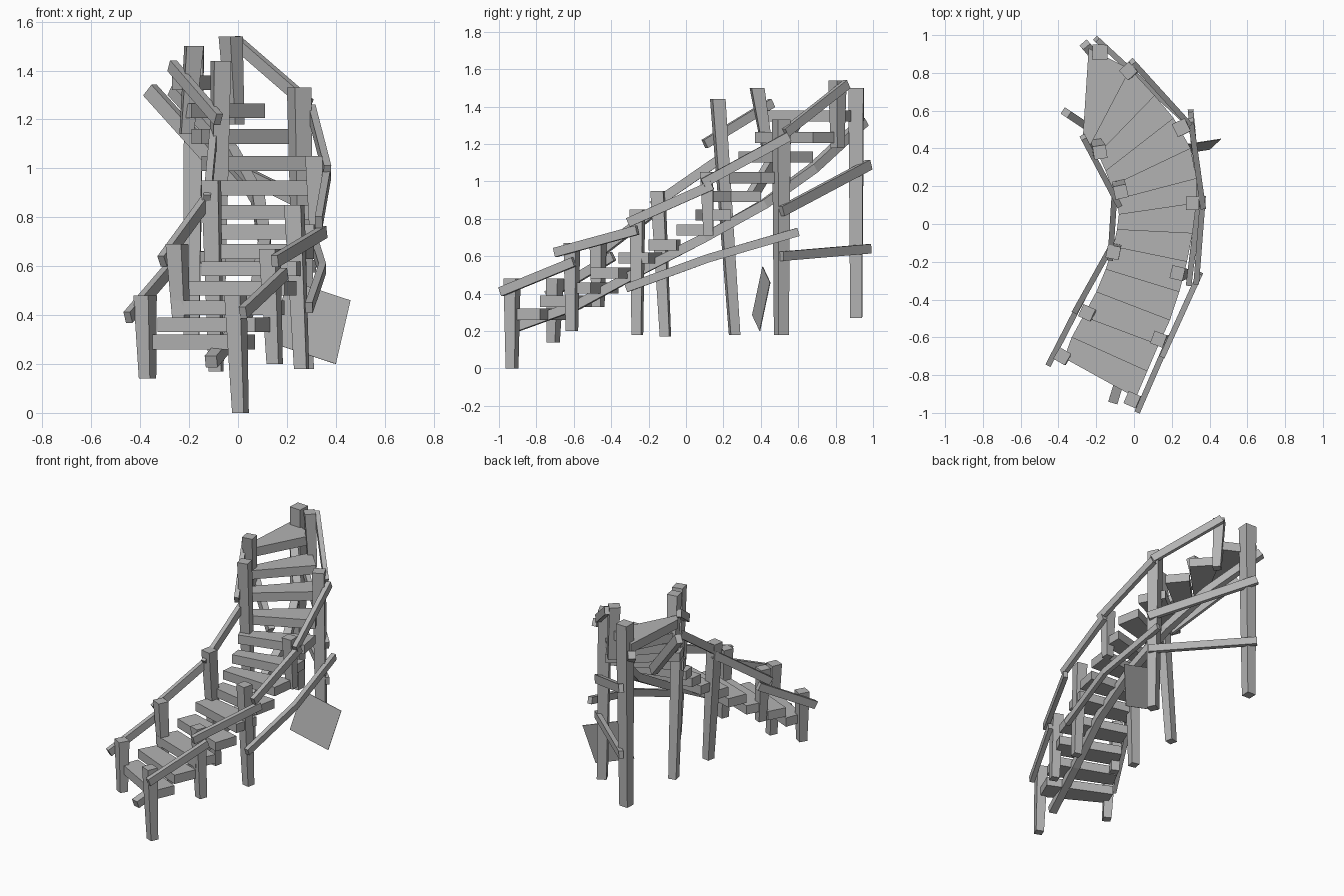
import bpy, bmesh
from mathutils import Vector

cube = bpy.data.objects.get("Cube")
if cube:
    bpy.data.objects.remove(cube, do_unlink=True)

grey = bpy.data.materials.new("weathered_grey")
grey.use_nodes = True
grey.diffuse_color = (0.45, 0.45, 0.45, 1)
grey.node_tree.nodes["Principled BSDF"].inputs["Base Color"].default_value = (0.45, 0.45, 0.45, 1)
UP = Vector((0, 0, 1))


def loft(name, rings):
    """Closed solid through a series of four-cornered rings."""
    bm = bmesh.new()
    loops = [[bm.verts.new(p) for p in ring] for ring in rings]
    for a, b in zip(loops, loops[1:]):
        for i in range(4):
            j = (i + 1) % 4
            bm.faces.new((a[i], a[j], b[j], b[i]))
    bm.faces.new(loops[0])
    bm.faces.new(loops[-1])
    bmesh.ops.recalc_face_normals(bm, faces=bm.faces)
    mesh = bpy.data.meshes.new(name)
    bm.to_mesh(mesh)
    bm.free()
    mesh.materials.append(grey)
    obj = bpy.data.objects.new(name, mesh)
    bpy.context.collection.objects.link(obj)
    return obj


def ring(centre, u, v):
    return [centre + u + v, centre - u + v, centre - u - v, centre + u - v]


def beam(name, points, width=0.03, height=0.05):
    """Rectangular timber following a path, kept upright."""
    pts = [Vector(p) for p in points]
    rings = []
    for i, p in enumerate(pts):
        d = (pts[min(i + 1, len(pts) - 1)] - pts[max(i - 1, 0)]).normalized()
        side = d.cross(UP).normalized()
        rings.append(ring(p, side * width / 2, side.cross(d) * height / 2))
    return loft(name, rings)


def posts(name, rows, sizes):
    """Posts flaring to the top, each turned to follow its side of the stair."""
    feet = [Vector(r[0]) for r in rows]
    for i, (foot, top) in enumerate(rows):
        t = feet[min(i + 1, len(feet) - 1)] - feet[max(i - 1, 0)]
        t.z = 0
        t.normalize()
        s = t.cross(UP)
        low, high = sizes.get(i, (0.052, 0.07))
        loft(f"{name}_{i + 1}", [ring(Vector(foot), t * low / 2, s * low / 2),
                                 ring(Vector(top), t * high / 2, s * high / 2)])


# Posts on the outside and inside of the bend
posts("outer_post", [
    ((0.01, -0.93, 0), (-0.01, -0.93, 0.48)),
    ((0.15, -0.61, 0.2), (0.13, -0.61, 0.67)),
    ((0.26, -0.26, 0.18), (0.23, -0.26, 0.85)),
    ((0.32, 0.12, 0.71), (0.31, 0.11, 1.05)),
    ((0.27, 0.51, 0.18), (0.25, 0.51, 1.33)),
    ((-0.01, 0.81, 1.18), (-0.03, 0.81, 1.54)),
], {4: (0.06, 0.075)})
posts("inner_post", [
    ((-0.37, -0.71, 0.14), (-0.38, -0.7, 0.48)),
    ((-0.23, -0.47, 0.33), (-0.25, -0.47, 0.69)),
    ((-0.09, -0.11, 0.17), (-0.11, -0.15, 0.95)),
    ((-0.09, 0.26, 0.18), (-0.07, 0.17, 1.44)),
    ((-0.21, 0.44, 1.14), (-0.18, 0.38, 1.5)),
    ((-0.19, 0.91, 0.27), (-0.18, 0.91, 1.5)),
], {5: (0.062, 0.08)})

# Winding treads: shared edges run from an inner to an outer end
inner = [(-.37, -.71), (-.33, -.6), (-.27, -.49), (-.2, -.36), (-.15, -.24), (-.11, -.12), (-.09, -.03),
         (-.08, .05), (-.09, .13), (-.12, .2), (-.15, .28), (-.19, .37), (-.23, .42), (-.27, .47)]
outer = [(.01, -.92), (.07, -.78), (.13, -.64), (.19, -.51), (.24, -.36), (.28, -.2), (.31, -.05),
         (.33, .11), (.33, .24), (.3, .4), (.21, .56), (.11, .68), (-.02, .82), (-.24, .93)]
heights = [.29, .36, .43, .51, .59, .66, .74, .82, .92, 1.02, 1.13, 1.235, 1.35]
for i, z in enumerate(heights):
    a, b = Vector((*inner[i], z)), Vector((*outer[i], z))
    c, d = Vector((*outer[i + 1], z)), Vector((*inner[i + 1], z))
    half = UP * 0.03
    loft(f"tread_{i + 1}", [[p - half for p in (a, b, c, d)], [p + half for p in (a, b, c, d)]])

# Bearer under the treads
beam("centre_stringer", [(-.11, -.94, .21), (0, -.58, .34), (.08, -.25, .52), (.11, .1, .7),
                         (.08, .42, .88), (-.03, .68, 1.07), (-.26, .95, 1.32)], 0.05, 0.05)

# Handrails, one timber per bay
outer_rails = [
    [(.02, -.99, .41), (.19, -.6, .57)],
    [(.15, -.7, .62), (.35, -.26, .74)],
    [(.33, -.31, .78), (.365, .14, .98)],
    [(.365, .09, .99), (.3, .55, 1.24)],
    [(.29, .53, 1.26), (-.01, .86, 1.52)],
]
inner_rails = [
    [(-.45, -.74, .39), (-.27, -.39, .6)],
    [(-.31, -.46, .62), (-.12, -.12, .88)],
    [(-.125, -.18, .87), (-.1, .21, 1.14)],
    [(-.08, .1, 1.2), (-.27, .46, 1.42)],
]
for side, rails in (("outer", outer_rails), ("inner", inner_rails)):
    for i, path in enumerate(rails):
        beam(f"{side}_handrail_{i + 1}", path)

# Lower side rail, cross braces and the loose timber
beam("lower_side_rail", [(.29, -.32, .43), (.345, .12, .59), (.3, .6, .73)], 0.03, 0.045)
beam("lower_back_brace", [(.31, .51, .6), (-.2, .98, .64)], 0.03, 0.05)
beam("upper_back_brace", [(.31, .51, .84), (-.2, .98, 1.09)], 0.03, 0.055)
beam("loose_timber", [(-.36, .59, 1.32), (0, .35, .92)], 0.04, 0.06)

# Leaning thin panel
corners = [Vector(p) for p in ((.2, .41, .545), (.46, .45, .46), (.4, .395, .2), (.14, .355, .285))]
n = (corners[1] - corners[0]).cross(corners[2] - corners[1]).normalized() * 0.002
loft("loose_panel", [[p - n for p in corners], [p + n for p in corners]])
